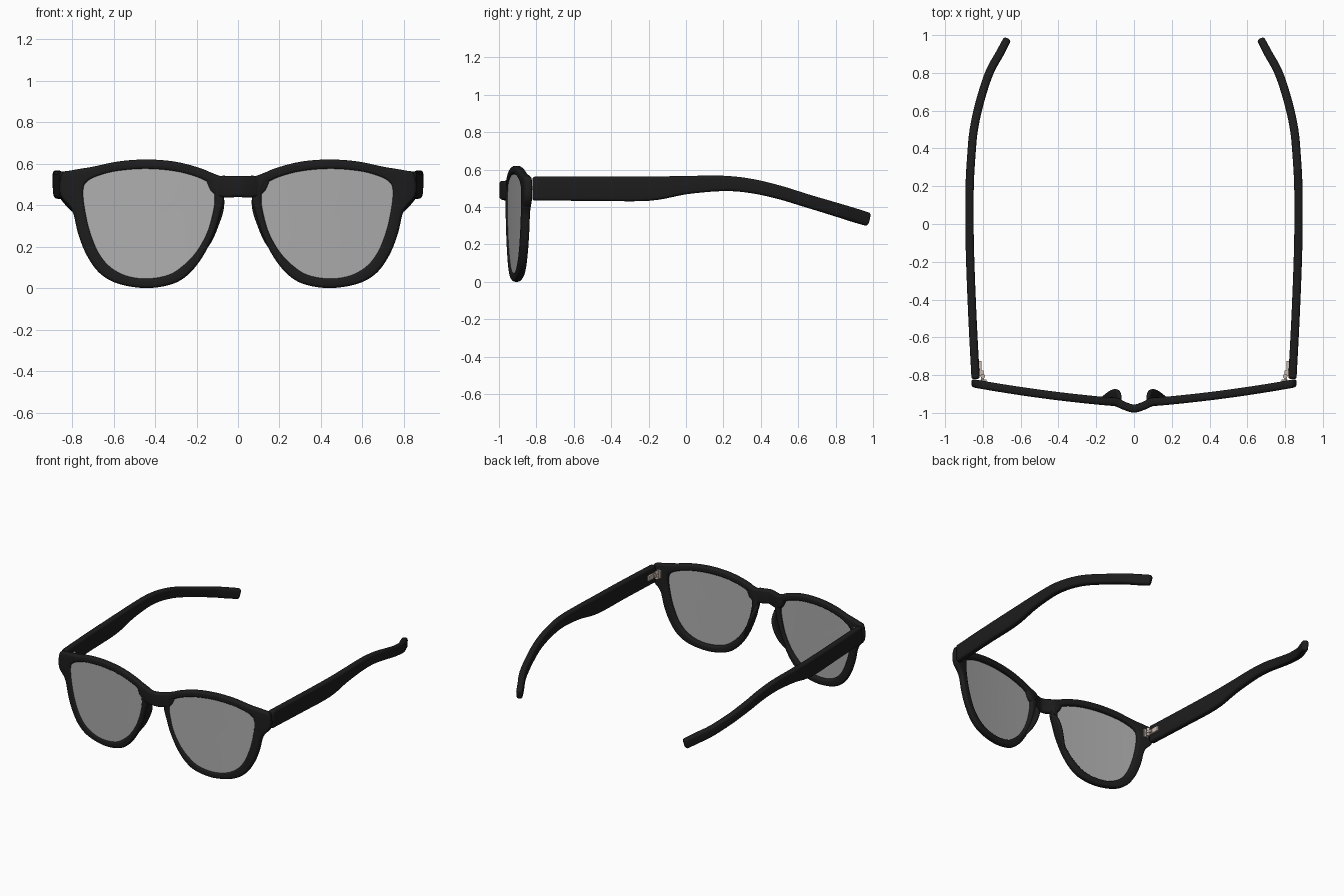
import bpy, bmesh, math
from mathutils import Vector

if "Cube" in bpy.data.objects:
    bpy.data.objects.remove(bpy.data.objects["Cube"])


def material(name, c):
    m = bpy.data.materials.new(name)
    m.diffuse_color = (*c, 1)
    m.use_nodes = True
    m.node_tree.nodes["Principled BSDF"].inputs["Base Color"].default_value = m.diffuse_color
    return m


BLACK = material("black_plastic", (0.012, 0.012, 0.012))
GREY = material("lens_grey", (0.42, 0.42, 0.42))
METAL = material("hinge_metal", (0.6, 0.5, 0.44))


def front_y(x):
    """Wrap of the front, seen from above."""
    return -0.95 + 0.07 * abs(x) + 0.065 * x * x


def spline(pts, n, closed):
    """Catmull-Rom through tuples of any length."""
    k, out = len(pts), []
    pick = (lambda i: pts[i % k]) if closed else (lambda i: pts[max(0, min(k - 1, i))])
    for i in range(k if closed else k - 1):
        for s in range(n):
            t = s / n
            out.append([0.5 * (2 * b + (c - a) * t + (2 * a - 5 * b + 4 * c - d) * t * t
                               + (3 * b - a - 3 * c + d) * t ** 3)
                        for a, b, c, d in zip(pick(i - 1), pick(i), pick(i + 1), pick(i + 2))])
    return out if closed else out + [list(pts[-1])]


def rounded_rect(a, b, r, n=4):
    """Section with half sizes a, b and corner radius r."""
    r = min(r, a * 0.98, b * 0.98)
    out = []
    for q, (sx, sy) in enumerate(((1, 1), (-1, 1), (-1, -1), (1, -1))):
        for i in range(n + 1):
            w = (q + i / n) * math.pi / 2
            out.append((sx * (a - r) + r * math.cos(w), sy * (b - r) + r * math.sin(w)))
    return out


def finish(name, bm, mat, mirror=True):
    bmesh.ops.recalc_face_normals(bm, faces=bm.faces)
    me = bpy.data.meshes.new(name)
    bm.to_mesh(me)
    bm.free()
    ob = bpy.data.objects.new(name, me)
    bpy.context.collection.objects.link(ob)
    me.materials.append(mat)
    bpy.ops.object.select_all(action='DESELECT')
    bpy.context.view_layer.objects.active = ob
    ob.select_set(True)
    bpy.ops.object.shade_smooth_by_angle(angle=math.radians(40))
    if mirror:
        ob.modifiers.new("mirror", 'MIRROR').use_mirror_merge = False
    return ob


def loft(name, rings, mat, closed=False, mirror=True):
    bm = bmesh.new()
    vs = [[bm.verts.new(p) for p in r] for r in rings]
    n = len(vs[0])
    for i in range(len(vs) if closed else len(vs) - 1):
        a, b = vs[i], vs[(i + 1) % len(vs)]
        for j in range(n):
            bm.faces.new((a[j], a[(j + 1) % n], b[(j + 1) % n], b[j]))
    if not closed:
        bm.faces.new(vs[0])
        bm.faces.new(vs[-1])
    return finish(name, bm, mat, mirror)


def sweep(name, stations, r, hint, mat=BLACK, mirror=True):
    """Stations are x, y, z, half width, half height; ends are rounded."""
    st = spline(stations, 5, False)
    pos = [Vector(s[:3]) for s in st]
    rings = []

    def ring(i, shift, inset):
        t = (pos[min(i + 1, len(pos) - 1)] - pos[max(i - 1, 0)]).normalized()
        side = t.cross(Vector(hint)).normalized()
        up = side.cross(t)
        sec = rounded_rect(st[i][3] - inset, st[i][4] - inset, r)
        rings.append([pos[i] + t * shift + side * u + up * v for u, v in sec])

    e = r * 0.8
    angles = [k * math.pi / 8 for k in (4, 3, 2, 1)]
    for w in angles:
        ring(0, -e * math.sin(w), e * (1 - math.cos(w)))
    for i in range(len(st)):
        ring(i, 0, 0)
    for w in reversed(angles):
        ring(len(st) - 1, e * math.sin(w), e * (1 - math.cos(w)))
    return loft(name, rings, mat, mirror=mirror)


# rim: outer x, z and inner x, z around one eye
PAIRS = [
    (.075, .49, .122, .475), (.12, .55, .14, .505), (.21, .587, .21, .538),
    (.32, .612, .32, .564), (.45, .62, .46, .573), (.58, .61, .60, .56),
    (.70, .585, .69, .533), (.80, .568, .73, .508), (.85, .55, .742, .485),
    (.857, .45, .744, .445), (.80, .375, .736, .38), (.77, .26, .715, .284),
    (.73, .16, .675, .18), (.67, .075, .62, .108), (.58, .022, .54, .062),
    (.44, .0, .44, .048), (.31, .022, .335, .066), (.23, .075, .26, .115),
    (.165, .16, .20, .18), (.115, .265, .15, .27), (.085, .36, .122, .37),
    (.068, .425, .115, .43)]
loop = spline(PAIRS, 5, True)
rings = []
for ox, oz, ix, iz in loop:
    w = math.hypot(ox - ix, oz - iz)
    ring = []
    for u, v in rounded_rect(w / 2, 0.022, 0.016):
        f = u / w + 0.5
        x = ix + (ox - ix) * f
        ring.append((x, front_y(x) + v, iz + (oz - iz) * f))
    rings.append(ring)
loft("rim", rings, BLACK, closed=True)

# lenses: thin curved discs just behind the front of the rim
bm = bmesh.new()
cx, cz = 0.43, 0.32
for off in (-0.014, -0.004):
    prev = None
    for f in (1.03, 0.75, 0.5, 0.25):
        cur = []
        for _, _, ix, iz in loop:
            x = cx + (ix - cx) * f
            cur.append(bm.verts.new((x, front_y(x) + off, cz + (iz - cz) * f)))
        if prev:
            for j in range(len(cur)):
                k = (j + 1) % len(cur)
                bm.faces.new((prev[j], prev[k], cur[k], cur[j]))
        prev = cur
    mid = bm.verts.new((cx, front_y(cx) + off, cz))
    for j in range(len(prev)):
        bm.faces.new((prev[j], prev[(j + 1) % len(prev)], mid))
bmesh.ops.bridge_loops(bm, edges=[e for e in bm.edges if e.is_boundary])
finish("lens", bm, GREY)

# bridge over the nose
half = [(.19, -.935, .561, .019, .015), (.14, -.938, .535, .02, .025),
        (.095, -.943, .497, .022, .049), (.05, -.963, .488, .021, .052)]
sweep("bridge", [(-p[0], *p[1:]) for p in half] + [(0, -.977, .49, .021, .05)] + half[::-1],
      0.016, (0, 0, 1), mirror=False)

# nose pads: fins behind the inner rim
sweep("nose_pad", [(.075, -.932, .42, .010, .012), (.083, -.914, .37, .012, .030),
                   (.103, -.908, .31, .012, .034), (.132, -.914, .24, .012, .026),
                   (.168, -.928, .18, .010, .012)], 0.011, (0, 1, 0))

# temples
sweep("temple", [(.839, -.808, .498, .022, .064), (.855, -.5, .498, .022, .065),
                 (.867, -.2, .498, .022, .065), (.871, 0, .517, .022, .049),
                 (.870, .2, .526, .022, .041), (.862, .35, .512, .022, .038),
                 (.848, .5, .478, .022, .036), (.815, .65, .432, .022, .035),
                 (.766, .8, .387, .022, .036), (.712, .9, .356, .022, .037),
                 (.677, .966, .336, .021, .036)], 0.016, (0, 0, 1))

# hinges: plates, knuckle barrel and leaf
bm = bmesh.new()
for c, s in (((.797, -.829, .5), (.03, .012, .06)), ((.814, -.765, .5), (.012, .08, .035)),
             ((.803, -.80, .5), (.012, .05, .02))):
    for v in bmesh.ops.create_cube(bm, size=1)["verts"]:
        v.co = Vector(c) + Vector([a * b for a, b in zip(v.co, s)])
for z in (.48, .5, .52):
    g = bmesh.ops.create_cone(bm, cap_ends=True, segments=16, radius1=.012, radius2=.012, depth=.017)
    bmesh.ops.translate(bm, verts=g["verts"], vec=(.80, -.806, z))
finish("hinge", bm, METAL)
